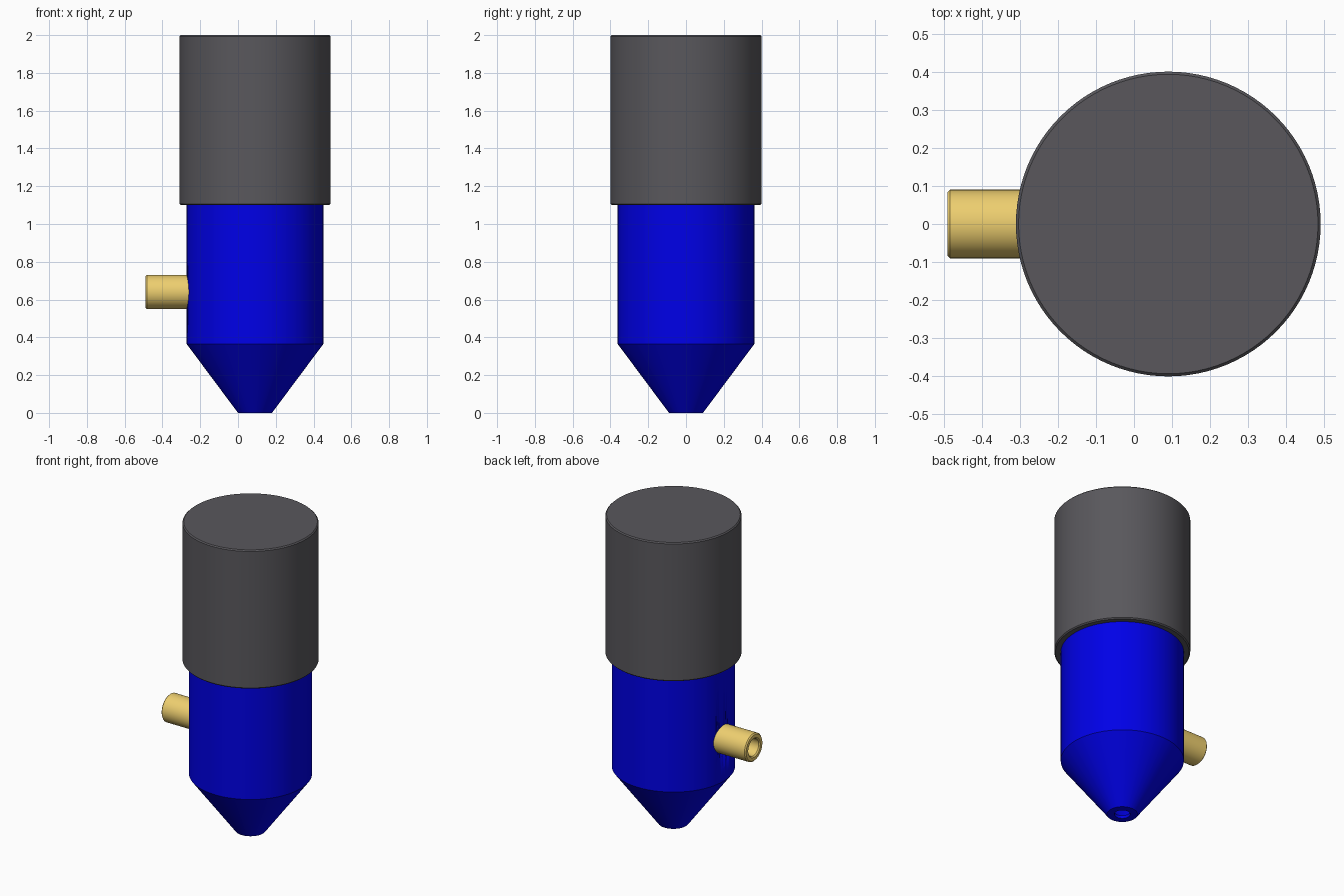
import bpy, bmesh, math
from mathutils import Matrix

if "Cube" in bpy.data.objects:
    bpy.data.objects.remove(bpy.data.objects["Cube"])

AXIS_X = 0.09      # centre line of the vessel
INLET_Z = 0.64


def lathe(name, profile, matrix, color=None, steps=96, closed=True):
    """Spin an (r, z) profile round local z, then place it with matrix."""
    bm = bmesh.new()
    vs = [bm.verts.new((r, 0, z)) for r, z in profile]
    pairs = list(zip(vs, vs[1:]))
    if closed:
        pairs.append((vs[-1], vs[0]))
    edges = [bm.edges.new(p) for p in pairs]
    bmesh.ops.spin(bm, geom=vs + edges, cent=(0, 0, 0), axis=(0, 0, 1),
                   angle=math.tau, steps=steps)
    bmesh.ops.remove_doubles(bm, verts=bm.verts, dist=1e-5)
    bmesh.ops.recalc_face_normals(bm, faces=bm.faces)
    bm.transform(matrix)
    me = bpy.data.meshes.new(name)
    bm.to_mesh(me)
    bm.free()
    ob = bpy.data.objects.new(name, me)
    bpy.context.collection.objects.link(ob)
    if color:
        mat = bpy.data.materials.new(name + "_paint")
        mat.diffuse_color = (*color, 1)
        mat.use_nodes = True
        mat.node_tree.nodes["Principled BSDF"].inputs["Base Color"].default_value = mat.diffuse_color
        me.materials.append(mat)
    bpy.ops.object.select_all(action='DESELECT')
    ob.select_set(True)
    bpy.context.view_layer.objects.active = ob
    bpy.ops.object.shade_smooth_by_angle(angle=math.radians(30))
    return ob


upright = Matrix.Translation((AXIS_X, 0, 0))
sideways = Matrix.Translation((0, 0, INLET_Z)) @ Matrix.Rotation(-math.pi / 2, 4, 'Y')

# Upper housing with small chamfers
c = 0.007
lathe("upper_housing", [(0, 1.1), (0.4 - c, 1.1), (0.4, 1.1 + c),
                        (0.4, 2 - c), (0.4 - c, 2), (0, 2)],
      upright, (0.1, 0.097, 0.108), closed=False)

# Hollow body with a conical outlet
body = lathe("cone_body", [(0.09, 0), (0.362, 0.365), (0.362, 1.1),
                           (0.317, 1.1), (0.317, 0.38), (0.047, 0.018), (0.047, 0)],
             upright, (0.0, 0.0, 0.8))

# Inlet pipe on the left, chamfered at its mouth
lathe("inlet_pipe", [(0.09, 0.21), (0.09, 0.49 - c), (0.09 - c, 0.49),
                     (0.062, 0.49), (0.055, 0.49 - c), (0.055, 0.21)],
      sideways, (0.85, 0.62, 0.16), steps=64)

# Opening through the body wall behind the inlet
cutter = lathe("inlet_cutter", [(0, 0.15), (0.07, 0.15), (0.07, 0.4), (0, 0.4)],
               sideways, steps=64, closed=False)
cutter.hide_render = True
cutter.hide_set(True)
cut = body.modifiers.new("inlet_opening", 'BOOLEAN')
cut.operation = 'DIFFERENCE'
cut.solver = 'EXACT'
cut.object = cutter
